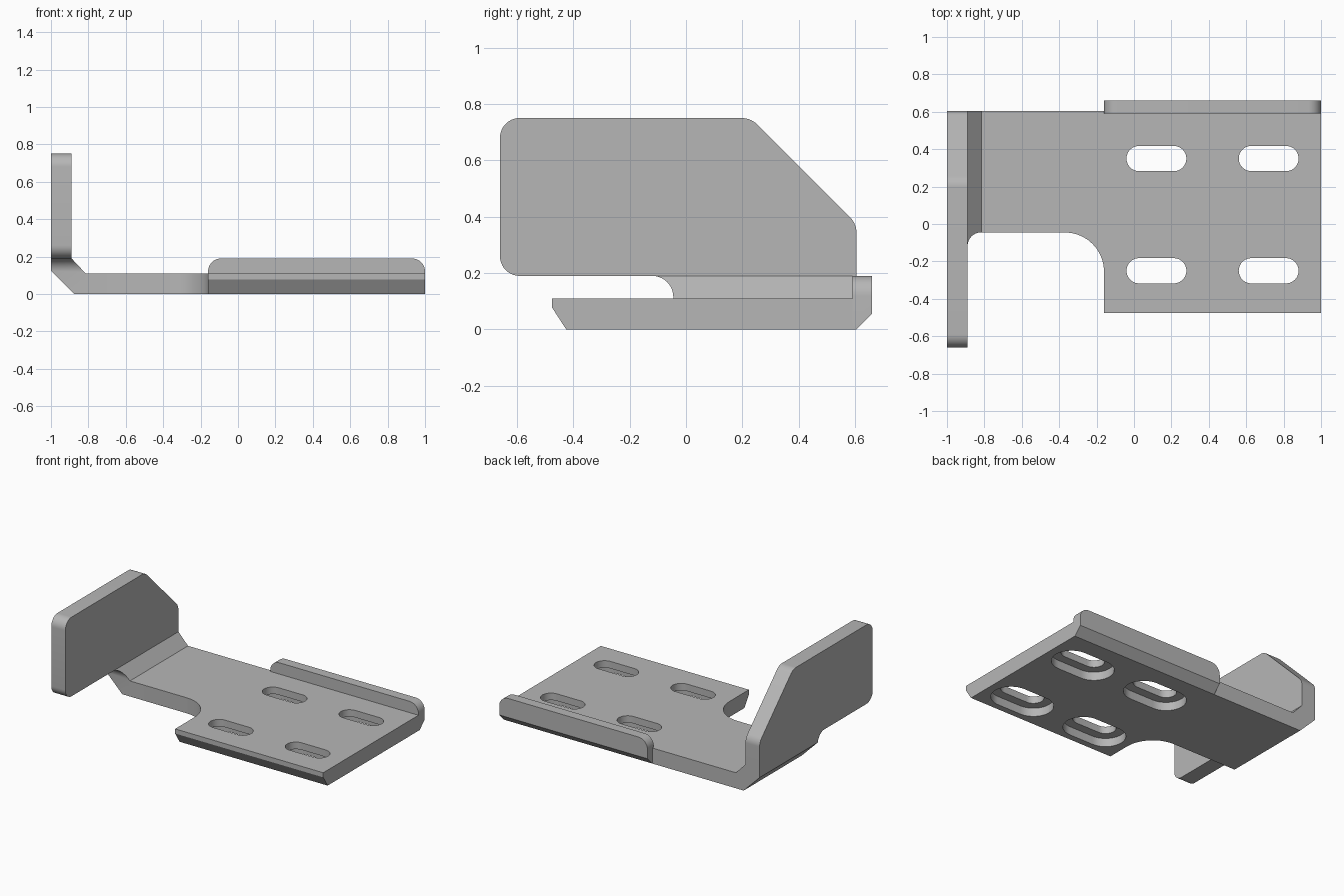
import bpy, bmesh, math
from mathutils import Vector

cube = bpy.data.objects.get("Cube")
if cube:
    bpy.data.objects.remove(cube, do_unlink=True)

steel = bpy.data.materials.new("plain grey steel")
steel.use_nodes = True
GREY = (0.47, 0.47, 0.47, 1)
steel.diffuse_color = GREY
steel.node_tree.nodes["Principled BSDF"].inputs["Base Color"].default_value = GREY


def outline(corners, steps=10):
    """Closed 2D outline; a corner (a, b, r) is filleted with radius r."""
    pts = []
    for i, c in enumerate(corners):
        p = Vector(c[:2])
        r = c[2] if len(c) > 2 else 0
        if not r:
            pts.append(p)
            continue
        u = (Vector(corners[i - 1][:2]) - p).normalized()
        v = (Vector(corners[(i + 1) % len(corners)][:2]) - p).normalized()
        half = u.angle(v) / 2
        centre = p + (u + v).normalized() * (r / math.sin(half))
        reach = r / math.tan(half)
        start, end = p + u * reach - centre, p + v * reach - centre
        a0 = math.atan2(start.y, start.x)
        sweep = math.atan2(start.cross(end), start.dot(end))
        for k in range(steps + 1):
            a = a0 + sweep * k / steps
            pts.append(centre + Vector((math.cos(a), math.sin(a))) * r)
    return pts


def prism(name, axis, corners, lo, hi):
    """Extrude an outline along an axis from lo to hi."""
    place = {"x": lambda p, d: (d, p.x, p.y),
             "y": lambda p, d: (p.x, d, p.y),
             "z": lambda p, d: (p.x, p.y, d)}[axis]
    pts = outline(corners)
    bm = bmesh.new()
    rings = [[bm.verts.new(place(p, d)) for p in pts] for d in (lo, hi)]
    for ring in rings:
        bm.faces.new(ring)
    for i in range(len(pts)):
        j = (i + 1) % len(pts)
        bm.faces.new((rings[0][i], rings[0][j], rings[1][j], rings[1][i]))
    bmesh.ops.recalc_face_normals(bm, faces=bm.faces)
    mesh = bpy.data.meshes.new(name)
    bm.to_mesh(mesh)
    bm.free()
    mesh.materials.append(steel)
    obj = bpy.data.objects.new(name, mesh)
    bpy.context.collection.objects.link(obj)
    return obj


def select(obj):
    bpy.ops.object.select_all(action="DESELECT")
    obj.select_set(True)
    bpy.context.view_layer.objects.active = obj


def cut(obj, cutter):
    cutter.hide_render = True
    mod = obj.modifiers.new("cut", "BOOLEAN")
    mod.operation, mod.solver, mod.object = "DIFFERENCE", "EXACT", cutter
    select(obj)
    bpy.ops.object.modifier_apply(modifier=mod.name)
    bpy.data.objects.remove(cutter, do_unlink=True)


THICK, FOLD = 0.11, 0.19          # sheet thickness, height where the bend ends
BACK, INNER, STEP = 0.605, 0.59, -0.16

# Upright side wing with a sloped rear corner
wing = prism("side_wing", "x", [
    (-0.66, FOLD, 0.07), (BACK, FOLD), (BACK, 0.375, 0.08),
    (0.23, 0.75, 0.08), (-0.66, 0.75, 0.07)], -1, -0.89)

# Angled bend joining wing and plate, with a curved relief at its front
bend = prism("wing_bend", "y", [
    (-1, FOLD), (-0.89, FOLD), (-0.815, THICK), (-0.815, 0),
    (-0.875, 0), (-1, 0.125)], -0.12, BACK)
cut(bend, prism("relief_cutter", "x", [
    (-0.3, -0.1), (-0.045, -0.1), (-0.045, FOLD, 0.075), (-0.3, FOLD)], -1.2, -0.7))

# Base plate with a filleted front cutout
plate = prism("base_plate", "z", [
    (-0.815, -0.045), (STEP, -0.045, 0.21), (STEP, -0.475), (1, -0.475),
    (1, INNER), (STEP, INNER), (STEP, BACK), (-0.815, BACK)], 0, THICK)
cut(plate, prism("front_bevel_cutter", "x", [
    (-0.6, -0.1), (-0.36, -0.1), (-0.425, 0), (-0.48, 0.085), (-0.6, 0.085)], -0.4, 1.2))

# Counterbored mounting slots, wide underneath and narrow on top
for x in (0.12, 0.72):
    for y in (0.35, -0.25):
        for radius, top in ((0.13, 0.06), (0.0675, 0.2)):
            w, r = 0.0925 + radius, radius * 0.999
            cut(plate, prism("slot_cutter", "z", [
                (x - w, y - radius, r), (x + w, y - radius, r),
                (x + w, y + radius, r), (x - w, y + radius, r)], -0.1, top))

# Raised rear lip with rounded top corners and bevelled lower edge
lip = prism("rear_lip", "y", [
    (STEP, 0), (1, 0), (1, FOLD, 0.07), (STEP, FOLD, 0.07)], INNER, 0.66)
cut(lip, prism("lip_bevel_cutter", "x", [
    (0.505, -0.1), (0.8, -0.1), (0.8, 0.195)], -0.4, 1.2))

for obj in (wing, bend, plate, lip):
    select(obj)
    bpy.ops.object.shade_smooth_by_angle(angle=math.radians(25))
